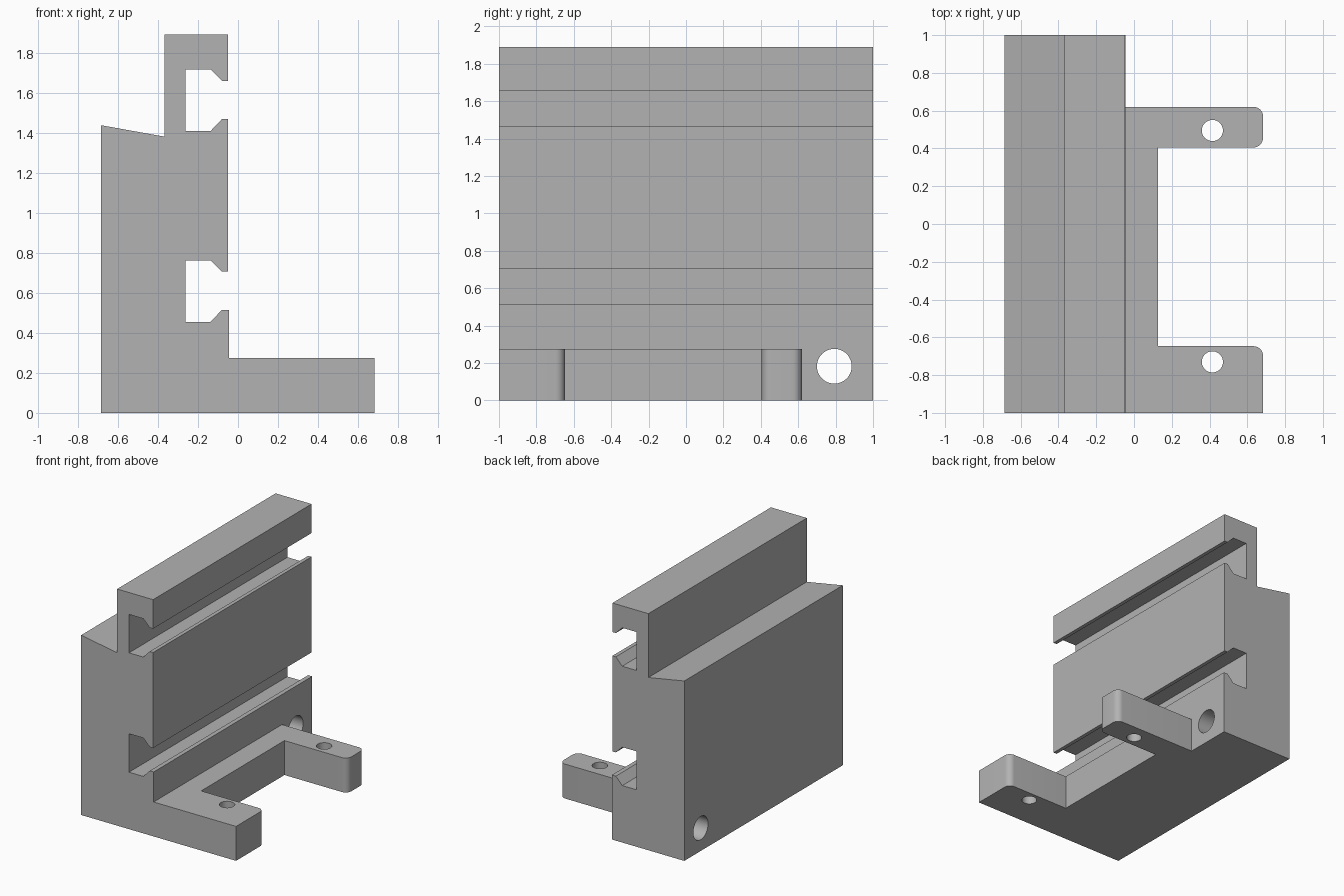
import bpy, bmesh, math
from mathutils import Vector

cube = bpy.data.objects.get("Cube")
if cube:
    bpy.data.objects.remove(cube, do_unlink=True)

GREY = (0.45, 0.45, 0.45, 1.0)
mat = bpy.data.materials.new("plain grey")
mat.use_nodes = True
mat.diffuse_color = GREY
mat.node_tree.nodes["Principled BSDF"].inputs["Base Color"].default_value = GREY


def prism(name, points, sweep):
    """Extrude a closed outline of 3D points along a sweep vector."""
    bm = bmesh.new()
    face = bm.faces.new([bm.verts.new(p) for p in points])
    ext = bmesh.ops.extrude_face_region(bm, geom=[face])
    moved = [v for v in ext["geom"] if isinstance(v, bmesh.types.BMVert)]
    bmesh.ops.translate(bm, verts=moved, vec=Vector(sweep))
    bmesh.ops.recalc_face_normals(bm, faces=bm.faces)
    mesh = bpy.data.meshes.new(name)
    bm.to_mesh(mesh)
    bm.free()
    mesh.materials.append(mat)
    obj = bpy.data.objects.new(name, mesh)
    bpy.context.collection.objects.link(obj)
    return obj


def arc(cx, cy, r, start, end, steps):
    """Points along an arc, angles in degrees."""
    angles = [math.radians(start + (end - start) * i / steps) for i in range(steps + 1)]
    return [(cx + r * math.cos(a), cy + r * math.sin(a)) for a in angles]


def combine(target, tool, operation):
    """Boolean the tool into the target, then discard the tool."""
    tool.hide_render = True
    mod = target.modifiers.new(operation.title(), 'BOOLEAN')
    mod.operation, mod.object, mod.solver = operation, tool, 'EXACT'
    bpy.context.view_layer.objects.active = target
    bpy.ops.object.modifier_apply(modifier=mod.name)
    bpy.data.objects.remove(tool, do_unlink=True)


# Upright body: side profile with two dovetail-lipped slots
FACE, LIP, NECK, SLOT = -0.05, -0.08, -0.137, -0.263


def slot(z, lower_x):
    """Slot outline from its lower lip to its upper lip."""
    return [(lower_x, z + 0.06), (LIP, z + 0.06), (NECK, z), (SLOT, z),
            (SLOT, z + 0.307), (NECK, z + 0.307), (LIP, z + 0.25), (FACE, z + 0.25)]


profile = [(-0.685, 0), (-0.045, 0)]
profile += slot(0.455, -0.045) + slot(1.408, FACE)
profile += [(FACE, 1.89), (-0.368, 1.89), (-0.368, 1.38), (-0.685, 1.437)]
bracket = prism("slotted_bracket", [(x, -1, z) for x, z in profile], (0, 2, 0))

# Foot: flat plate with two arms, rounded at the free corners
END, R = 0.683, 0.05
plan = [(-0.2, -1), (END, -1)]
plan += arc(END - R, -0.647 - R, R, 0, 90, 8)
plan += [(0.127, -0.647), (0.127, 0.405)]
plan += arc(END - R, 0.405 + R, R, -90, 0, 8)
plan += arc(END - R, 0.62 - R, R, 0, 90, 8)
plan += [(-0.2, 0.62)]
foot = prism("foot", [(x, y, 0) for x, y in plan], (0, 0, 0.275))
combine(bracket, foot, 'UNION')

# Bolt holes through the arms
for y in (0.495, -0.73):
    ring = arc(0.415, y, 0.056, 0, 360, 40)[:-1]
    combine(bracket, prism("bolt_cutter", [(a, b, -0.2) for a, b in ring], (0, 0, 0.8)), 'DIFFERENCE')

# Cross hole through the upright
ring = arc(0.793, 0.183, 0.093, 0, 360, 48)[:-1]
combine(bracket, prism("cross_cutter", [(-1, a, b) for a, b in ring], (1.5, 0, 0)), 'DIFFERENCE')

# Smooth the rounds, keep the machined edges crisp
bpy.ops.object.select_all(action='DESELECT')
bracket.select_set(True)
bpy.context.view_layer.objects.active = bracket
bpy.ops.object.shade_smooth_by_angle(angle=math.radians(30))
